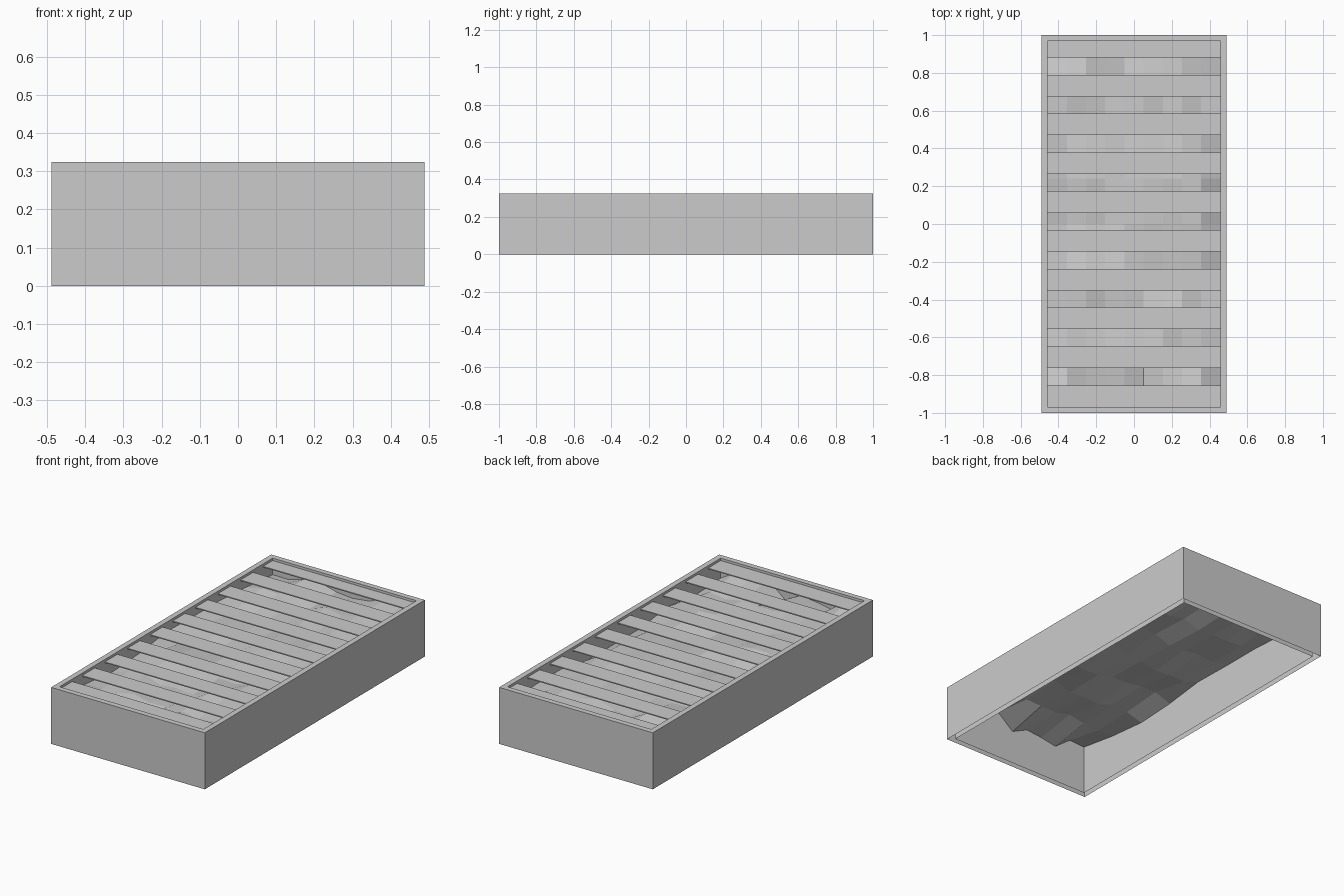
import bpy, bmesh, random

cube = bpy.data.objects.get("Cube")
if cube:
    bpy.data.objects.remove(cube, do_unlink=True)

grey = bpy.data.materials.new("plain grey")
grey.use_nodes = True
colour = (0.6, 0.6, 0.6, 1)
grey.diffuse_color = colour
grey.node_tree.nodes["Principled BSDF"].inputs["Base Color"].default_value = colour

HALF_X, HALF_Y, TOP = 0.489, 1.0, 0.325
WALL = 0.032
IN_X, IN_Y = HALF_X - WALL, HALF_Y - WALL


def add_object(name, bm):
    mesh = bpy.data.meshes.new(name)
    bm.to_mesh(mesh)
    bm.free()
    mesh.materials.append(grey)
    obj = bpy.data.objects.new(name, mesh)
    bpy.context.collection.objects.link(obj)
    return obj


def add_box(name, x, y0, y1, z0, z1):
    bm = bmesh.new()
    bmesh.ops.create_cube(bm, size=1)
    for v in bm.verts:
        v.co = (x if v.co.x > 0 else -x,
                y1 if v.co.y > 0 else y0,
                z1 if v.co.z > 0 else z0)
    return add_object(name, bm)


# Hollow frame: outer walls, flat top rim and inner walls, open underneath
bm = bmesh.new()


def ring(x, y, z):
    return [bm.verts.new((sx * x, sy * y, z))
            for sx, sy in ((-1, -1), (1, -1), (1, 1), (-1, 1))]


loops = [ring(HALF_X, HALF_Y, 0), ring(HALF_X, HALF_Y, TOP),
         ring(IN_X, IN_Y, TOP), ring(IN_X, IN_Y, 0)]
for low, high in zip(loops, loops[1:]):
    for i in range(4):
        j = (i + 1) % 4
        bm.faces.new((low[i], low[j], high[j], high[i]))
add_object("frame", bm)

# Thin, evenly spaced slats just below the rim
SLATS, PITCH, WIDTH = 10, 0.2055, 0.114
for i in range(SLATS):
    y = -IN_Y + i * PITCH
    add_box(f"slat_{i + 1}", IN_X, y, min(y + WIDTH, IN_Y), 0.305, 0.311)

# Faceted uneven filling below the slats
random.seed(11)
COLS, ROWS = 9, 8
front_edge = (0.287, 0.293, 0.217, 0.235, 0.245, 0.197, 0.28, 0.27, 0.27, 0.21)
left_edge = (0.287, 0.25, 0.227, 0.24, 0.27, 0.265, 0.265, 0.25, 0.23)
right_edge = (0.21, 0.2, 0.23, 0.2, 0.2, 0.2, 0.24, 0.24, 0.2)


def height(col, row):
    if row == 0:
        return front_edge[col]
    if col == 0:
        return left_edge[row]
    if col == COLS:
        return right_edge[row]
    return random.uniform(0.225, 0.275)


bm = bmesh.new()
grid = [[bm.verts.new((IN_X * (2 * c / COLS - 1), IN_Y * (2 * r / ROWS - 1),
                       height(c, r)))
         for c in range(COLS + 1)] for r in range(ROWS + 1)]
for r in range(ROWS):
    for c in range(COLS):
        bm.faces.new((grid[r][c], grid[r][c + 1],
                      grid[r + 1][c + 1], grid[r + 1][c]))
add_object("uneven_filling", bm)
